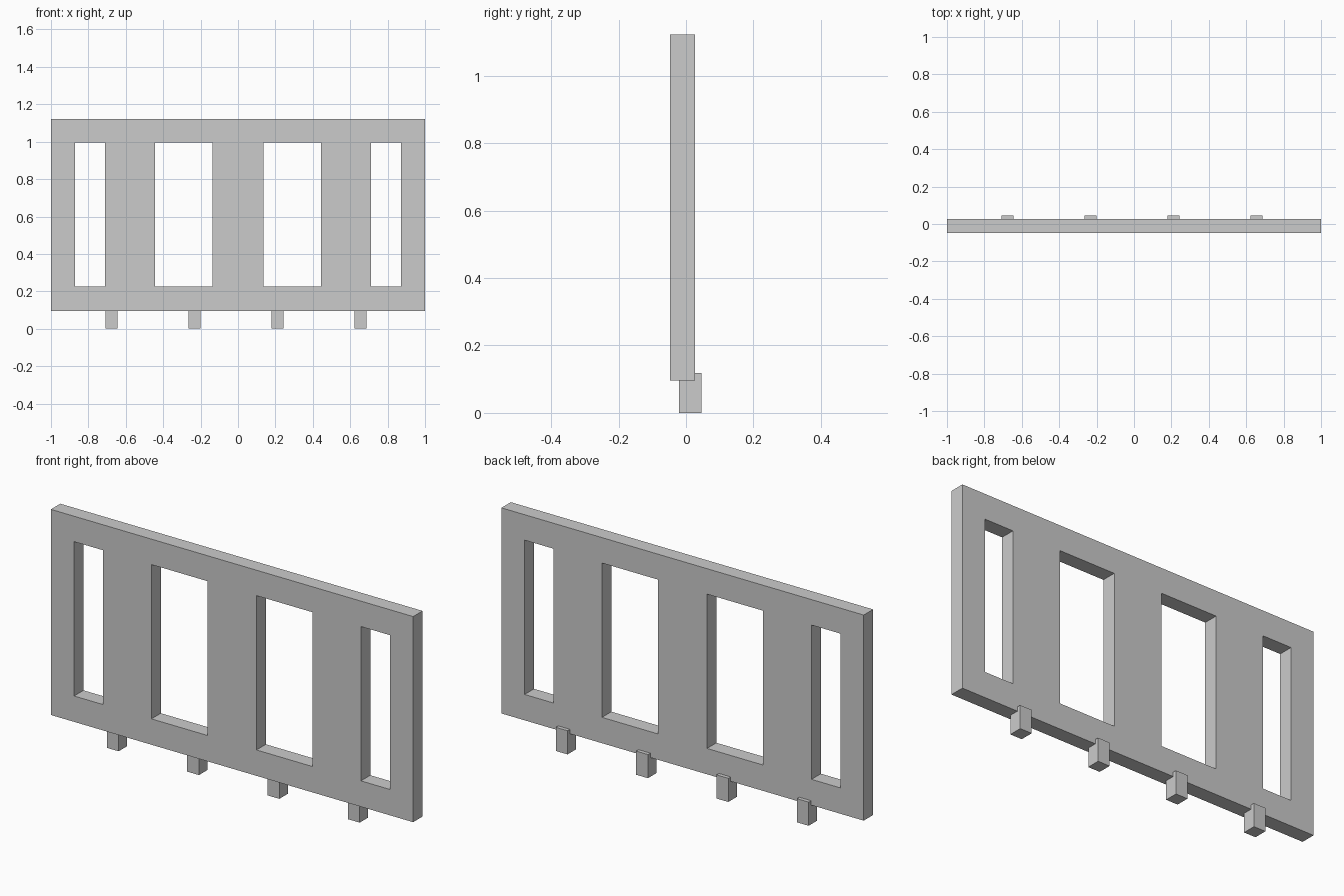
import bpy, bmesh

if "Cube" in bpy.data.objects:
    bpy.data.objects.remove(bpy.data.objects["Cube"])

FRONT, BACK = -0.047, 0.027


def finish(bm, name):
    bmesh.ops.recalc_face_normals(bm, faces=bm.faces)
    mesh = bpy.data.meshes.new(name)
    bm.to_mesh(mesh)
    bm.free()
    obj = bpy.data.objects.new(name, mesh)
    bpy.context.collection.objects.link(obj)
    return obj


# Panel: a grid of cells with four windows left open, extruded to thickness
half = [0.135, 0.445, 0.712, 0.872, 1.0]
xs = [-x for x in reversed(half)] + half
zs = [0.096, 0.225, 0.995, 1.122]
windows = {1, 3, 5, 7}

bm = bmesh.new()
grid = [[bm.verts.new((x, FRONT, z)) for z in zs] for x in xs]
for i in range(len(xs) - 1):
    for j in range(len(zs) - 1):
        if j == 1 and i in windows:
            continue
        bm.faces.new((grid[i][j], grid[i + 1][j],
                      grid[i + 1][j + 1], grid[i][j + 1]))
ext = bmesh.ops.extrude_face_region(bm, geom=bm.faces[:], use_keep_orig=True)
verts = [g for g in ext["geom"] if isinstance(g, bmesh.types.BMVert)]
bmesh.ops.translate(bm, verts=verts, vec=(0, BACK - FRONT, 0))
finish(bm, "window_panel")

# Feet: evenly spaced blocks set into the lower back edge of the panel
for k in range(4):
    bm = bmesh.new()
    bmesh.ops.create_cube(bm, size=1)
    bmesh.ops.scale(bm, verts=bm.verts, vec=(0.065, 0.067, 0.118))
    foot = finish(bm, f"foot_{k + 1}")
    foot.location = (-0.677 + k * 0.4437, 0.0125, 0.059)
